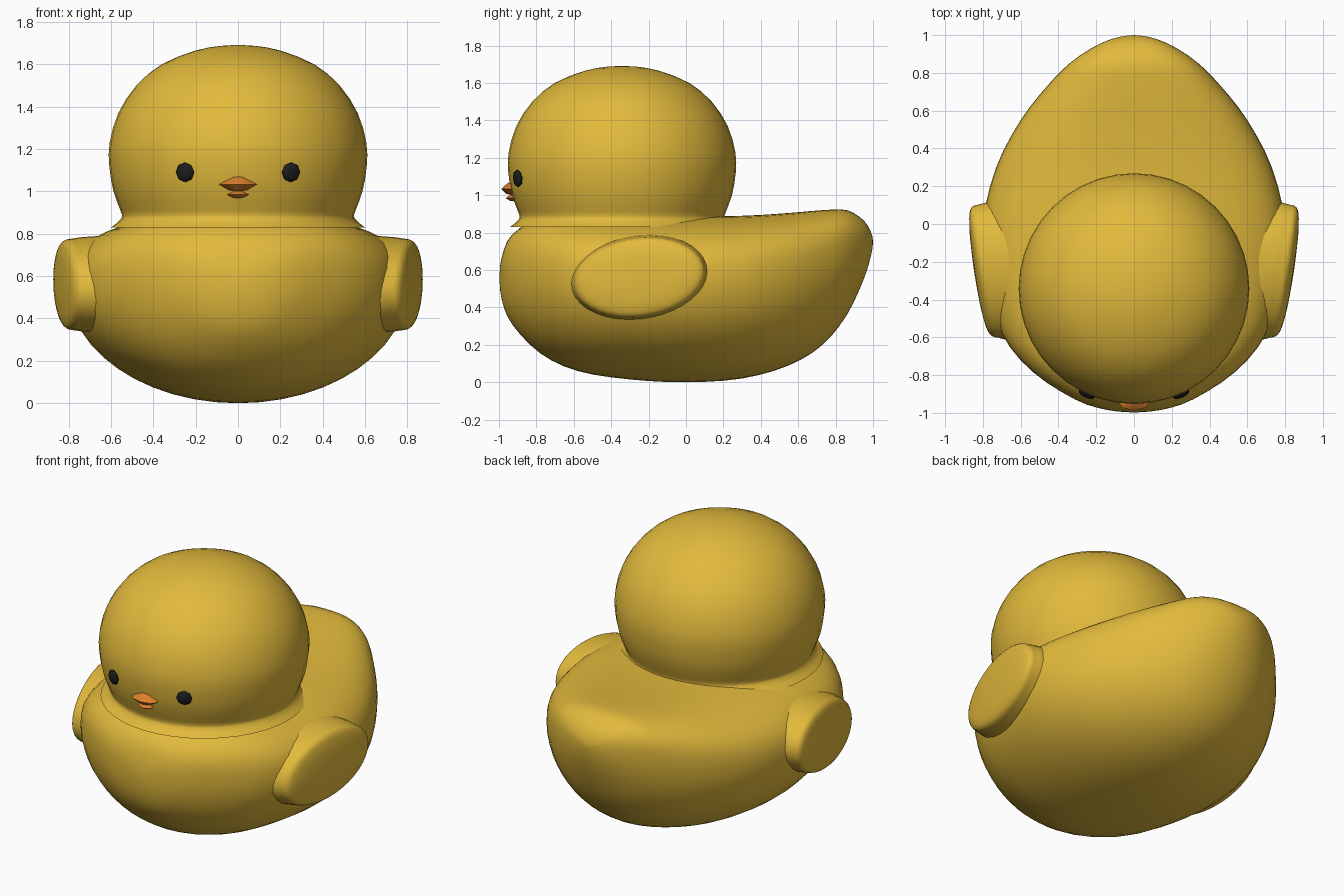
import bpy
import bmesh
from math import sin, cos, pi, radians, copysign
from mathutils import Vector, Matrix

old = bpy.data.objects.get("Cube")
if old:
    bpy.data.objects.remove(old, do_unlink=True)


def material(name, rgb):
    m = bpy.data.materials.new(name)
    m.use_nodes = True
    color = (*rgb, 1)
    m.diffuse_color = color
    m.node_tree.nodes["Principled BSDF"].inputs["Base Color"].default_value = color
    return m


yellow = material("duckling yellow", (0.76, 0.49, 0.045))
orange = material("beak orange", (0.72, 0.22, 0.025))
black = material("eye black", (0.012, 0.012, 0.013))


def smooth_path(points, steps):
    """Catmull-Rom interpolation through rows of numbers."""
    p = [Vector(q) for q in points]
    out = []
    for i in range(len(p) - 1):
        a, b, c, d = p[max(i - 1, 0)], p[i], p[i + 1], p[min(i + 2, len(p) - 1)]
        for k in range(steps):
            t = k / steps
            out.append(b + (c - a) * (t / 2)
                       + (a * 2 - b * 5 + c * 4 - d) * (t * t / 2)
                       + (b * 3 - a - c * 3 + d) * (t ** 3 / 2))
    return out + [p[-1]]


def loft(name, rings, mat, angle=60):
    """Skin a list of equally sized point rings and close both ends."""
    bm = bmesh.new()
    loops = [[bm.verts.new(co) for co in ring] for ring in rings]
    n = len(loops[0])
    for a, b in zip(loops, loops[1:]):
        for i in range(n):
            j = (i + 1) % n
            bm.faces.new((a[i], a[j], b[j], b[i]))
    bm.faces.new(loops[0])
    bm.faces.new(loops[-1])
    bmesh.ops.remove_doubles(bm, verts=bm.verts, dist=0.0005)
    bmesh.ops.recalc_face_normals(bm, faces=bm.faces)
    mesh = bpy.data.meshes.new(name)
    bm.to_mesh(mesh)
    bm.free()
    mesh.materials.append(mat)
    ob = bpy.data.objects.new(name, mesh)
    bpy.context.collection.objects.link(ob)
    bpy.ops.object.select_all(action="DESELECT")
    ob.select_set(True)
    bpy.context.view_layer.objects.active = ob
    bpy.ops.object.shade_smooth_by_angle(angle=radians(angle))
    return ob


def angles(n):
    return [2 * pi * i / n for i in range(n)]


def power(v, e):
    return copysign(abs(v) ** e, v)


# Body: cross-sections along y as (y, half width, bottom, top)
stations = [
    (-.998, 0, .56, .56), (-.985, .14, .44, .67), (-.93, .31, .31, .79),
    (-.78, .54, .155, .875), (-.58, .7, .06, .895), (-.3, .78, .015, .895),
    (0, .8, 0, .89), (.3, .73, .02, .89), (.55, .6, .09, .905),
    (.73, .46, .2, .92), (.86, .33, .36, .92), (.95, .19, .55, .865),
    (.99, .08, .68, .8), (1, 0, .75, .75),
]


def body_ring(y, w, low, high):
    mid = low + 0.62 * (high - low)
    ring = []
    for a in angles(48):
        # Fuller shoulders above, plain ellipse below
        e = 2 / 2.6 if sin(a) > 0 else 1
        h = high - mid if sin(a) > 0 else mid - low
        ring.append((max(w, 0) * power(cos(a), e), y, mid + h * power(sin(a), e)))
    return ring


loft("body", [body_ring(*s) for s in smooth_path(stations, 3)], yellow)

# Head: turned profile of (radius, height) with a small flare at the neck
HEAD_Y = -0.342
profile = [(.6, .83), (.55, .872), (.555, .91), (.588, 1), (.608, 1.12),
           (.606, 1.23), (.565, 1.37), (.48, 1.5), (.36, 1.6), (.2, 1.665),
           (.08, 1.687), (0, 1.69)]
loft("head", [[(r * cos(a), HEAD_Y + r * sin(a), z) for a in angles(40)]
              for r, z in smooth_path(profile, 2)], yellow)

# Wings: domed oval pads that lean outward toward the back
pad = [(1.06, -.12), (1.03, -.03), (1, .01), (.985, .035), (.93, .055),
       (.8, .068), (.5, .08), (0, .085)]
for side, label in ((1, "left"), (-1, "right")):
    rings = []
    for s, out in smooth_path(pad, 2):
        ring = []
        for a in angles(36):
            dy = 0.352 * s * cos(a)
            dz = 0.215 * s * sin(a) + 0.03 * s * cos(a)
            ring.append((side * (0.762 + out + 0.15 * dy), -0.25 + dy, 0.56 + dz))
        rings.append(ring)
    loft(label + "_wing", rings, yellow)

    # Eyes: flattened beads facing out of the head
    bead = [[(0.047 * sin(t) * cos(a), 0.047 * sin(t) * sin(a), 0.02 * cos(t))
             for a in angles(8)] for t in (pi * k / 6 for k in range(7))]
    eye = loft(label + "_eye", bead, black)
    spot = Vector((side * 0.25, -0.9, 1.09))
    facing = Vector((side * 0.25, -0.56, -0.05)).to_track_quat("Z", "Y")
    eye.data.transform(Matrix.Translation(spot) @ facing.to_matrix().to_4x4())

# Beak: two faceted lozenges, the lower one smaller
lozenge = [(0, 1), (.35, .8), (1, 0), (.5, -.65), (0, -.8)]
for name, y, z, sx, sy, sz in (("upper_beak", -.935, 1.033, .09, .053, .04),
                               ("lower_beak", -.92, .985, .052, .045, .022)):
    loft(name, [[(sx * r * cos(a), y + sy * r * sin(a), z + sz * h)
                 for a in angles(8)] for r, h in lozenge], orange, 30)
